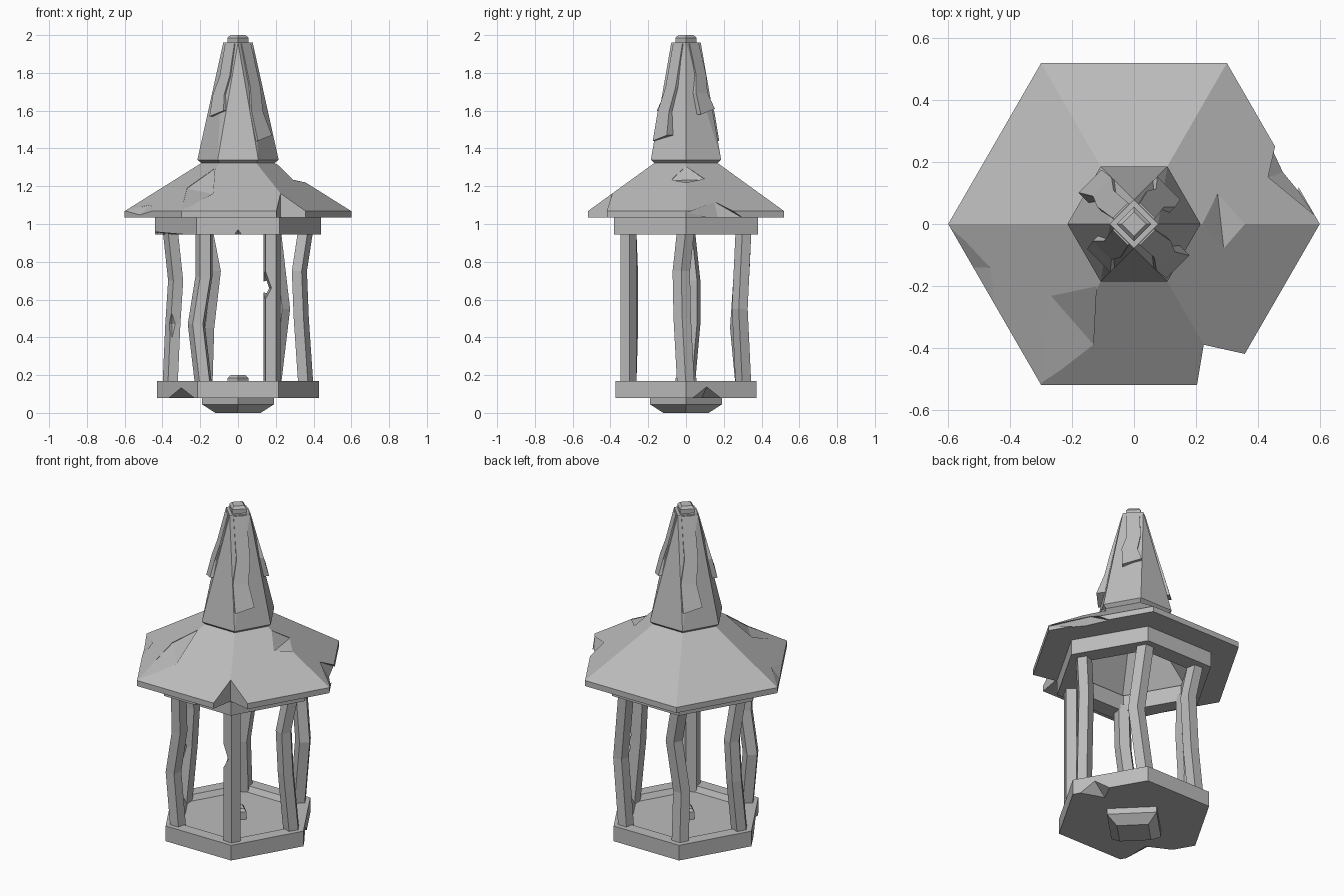
import bpy, bmesh
from math import radians, cos, sin, pi
from mathutils import Vector, Matrix

cube = bpy.data.objects.get("Cube")
if cube:
    bpy.data.objects.remove(cube)

stone = bpy.data.materials.new("grey stone")
stone.use_nodes = True
stone.diffuse_color = (0.5, 0.5, 0.5, 1)
stone.node_tree.nodes["Principled BSDF"].inputs["Base Color"].default_value = (0.5, 0.5, 0.5, 1)


def finish(name, bm):
    bmesh.ops.recalc_face_normals(bm, faces=bm.faces)
    mesh = bpy.data.meshes.new(name)
    bm.to_mesh(mesh)
    bm.free()
    mesh.materials.append(stone)
    obj = bpy.data.objects.new(name, mesh)
    bpy.context.collection.objects.link(obj)
    return obj


def ring(radius, z, sides):
    return [Vector((radius * cos(2 * pi * i / sides), radius * sin(2 * pi * i / sides), z))
            for i in range(sides)]


def loft(name, sections, loop=False):
    """Skin a stack of equal outlines; loop joins the last to the first."""
    bm = bmesh.new()
    rows = [[bm.verts.new(p) for p in s] for s in sections]
    n = len(rows[0])
    for a, b in zip(rows, rows[1:] + rows[:1] if loop else rows[1:]):
        for i in range(n):
            j = (i + 1) % n
            bm.faces.new((a[i], a[j], b[j], b[i]))
    if not loop:
        bm.faces.new(rows[0])
        bm.faces.new(rows[-1])
    return finish(name, bm)


def turned(name, profile, sides=6, loop=False):
    return loft(name, [ring(r, z, sides) for r, z in profile], loop)


def hull(name, points):
    bm = bmesh.new()
    verts = [bm.verts.new(p) for p in points]
    out = bmesh.ops.convex_hull(bm, input=verts)
    spare = {v for v in out["geom_interior"] if isinstance(v, bmesh.types.BMVert)}
    bmesh.ops.delete(bm, geom=list(spare), context="VERTS")
    bmesh.ops.dissolve_limit(bm, angle_limit=radians(1), verts=bm.verts, edges=bm.edges)
    return finish(name, bm)


def chip(obj, *points):
    """Break a piece off with a faceted cutter."""
    cutter = hull("chip_cutter", points)
    cutter.hide_render = True
    mod = obj.modifiers.new("chip", "BOOLEAN")
    mod.operation, mod.solver, mod.object = "DIFFERENCE", "EXACT", cutter
    bpy.context.view_layer.objects.active = obj
    bpy.ops.object.modifier_apply(modifier=mod.name)
    bpy.data.objects.remove(cutter)


# Foot and base tray
turned("foot", [(0.12, 0), (0.19, 0.045), (0.19, 0.09)], 4)
base = turned("base", [(0.43, 0.08), (0.43, 0.17), (0.35, 0.17), (0.33, 0.14)])
chip(base, (-0.38, -0.09, 0.07), (-0.22, -0.37, 0.07), (-0.31, -0.23, 0.14),
     (-0.22, -0.17, 0.07), (-0.45, -0.3, 0.07))
chip(base, (0.43, 0.02, 0.07), (0.32, 0.2, 0.07), (0.37, 0.11, 0.14),
     (0.26, 0.08, 0.07), (0.48, 0.2, 0.07))
turned("candle_stub", [(0.055, 0.13), (0.055, 0.185), (0.04, 0.2)], 4)

# Crooked pillars: bends are (height, x shift, y shift)
bends = {
    0: [(0.5, -0.025, -0.02), (0.75, -0.035, -0.025)],
    60: [(0.55, 0.05, -0.02)],
    120: [(0.45, 0.01, -0.03), (0.75, 0.045, -0.01)],
    180: [(0.47, 0.015, 0.03), (0.7, 0.03, 0.03)],
    240: [(0.47, -0.04, 0.01), (0.72, 0, 0.01)],
    300: [(0.6, 0, 0)],
}
outline = [(0.4, 0), (0.372, 0.046), (0.32, 0.028), (0.32, -0.028), (0.372, -0.046)]
pillars = {}
for angle, bend in bends.items():
    turn = Matrix.Rotation(radians(angle), 3, "Z")
    path = [(0.13, 0, 0)] + bend + [(0.98, 0, 0)]
    pillars[angle] = loft(f"pillar_{angle}", [
        [turn @ Vector((x, y, 0)) + Vector((dx, dy, z)) for x, y in outline] for z, dx, dy in path])
chip(pillars[180], (-0.4, -0.04, 0.47), (-0.3, -0.04, 0.47), (-0.35, -0.02, 0.54),
     (-0.35, -0.02, 0.39), (-0.35, 0.01, 0.47), (-0.35, -0.1, 0.47))
chip(pillars[300], (0.13, -0.36, 0.65), (0.13, -0.36, 0.8), (0.13, -0.36, 0.57),
     (0.18, -0.36, 0.66), (0.16, -0.25, 0.66), (0.1, -0.3, 0.66))

# Lintel ring
lintel = turned("lintel_ring", [(0.44, 0.945), (0.44, 1.04), (0.33, 1.04), (0.33, 0.945)], loop=True)
chip(lintel, (-0.04, -0.4, 0.93), (0.04, -0.4, 0.93), (0, -0.4, 0.985), (0, -0.33, 0.93))
chip(lintel, (-0.45, 0, 0.96), (-0.22, -0.39, 0.94), (-0.33, 0, 0.94),
     (-0.4, -0.3, 0.96), (-0.4, -0.2, 0.9))

# Hollow roof with broken edges
roof = turned("roof", [(0.6, 1.035), (0.6, 1.068), (0.19, 1.325), (0.15, 1.28), (0.37, 1.035)], loop=True)
corner = [(0.2, -0.54), (0.225, -0.39), (0.36, -0.42), (0.42, -0.6)]
chip(roof, *[(x, y, z) for x, y in corner for z in (1, 1.3)])
chip(roof, (-0.3, -0.52, 1.07), (-0.27, -0.23, 1.188), (-0.13, -0.39, 1.158),
     (-0.12, -0.2, 1.295), (-0.25, -0.42, 1.4))
chip(roof, (0.22, 0, 1.305), (0.28, 0, 1.235), (0.36, 0, 1.215), (0.27, 0.1, 1.235),
     (0.29, -0.08, 1.23), (0.3, 0, 1.4))
chip(roof, (0.42, 0.32, 1.02), (0.43, 0.15, 1.118), (0.49, 0.17, 1.02),
     (0.6, 0, 1.06), (0.7, 0.3, 1.1))
chip(roof, (-0.6, 0, 1.07), (-0.46, -0.14, 1.102), (-0.45, -0.26, 1.07),
     (-0.55, -0.14, 1.02), (-0.7, -0.3, 1.1))

# Spire: six-sided foot rising to a four-sided top
hull("spire", ring(0.19, 1.32, 6) + ring(0.215, 1.34, 6) + ring(0.078, 1.96, 4))
turned("finial", [(0.056, 1.95), (0.056, 1.985), (0.04, 2)], 4)

# Broken cladding slabs on the four spire diagonals
for angle, low in ((45, 1.58), (135, 1.44), (225, 1.57), (315, 1.44)):
    turn = Matrix.Rotation(radians(angle), 3, "Z")
    drop = 1.955 - low
    sections = []
    for t, left, right, tilt in ((0, 0.035, 0.035, 0), (0.45, 0.03, 0.045, 0),
                                 (0.7, 0.055, 0.03, 0), (1, 0.05, 0.055, 0.03)):
        z = 1.955 - t * drop
        out = 0.062 + (1.955 - z) * 0.265
        sections.append([turn @ Vector(p) for p in (
            (out, -left, z), (out, right, z + tilt),
            (out - 0.05, right, z + tilt), (out - 0.05, -left, z))])
    loft(f"spire_slab_{angle}", sections)
